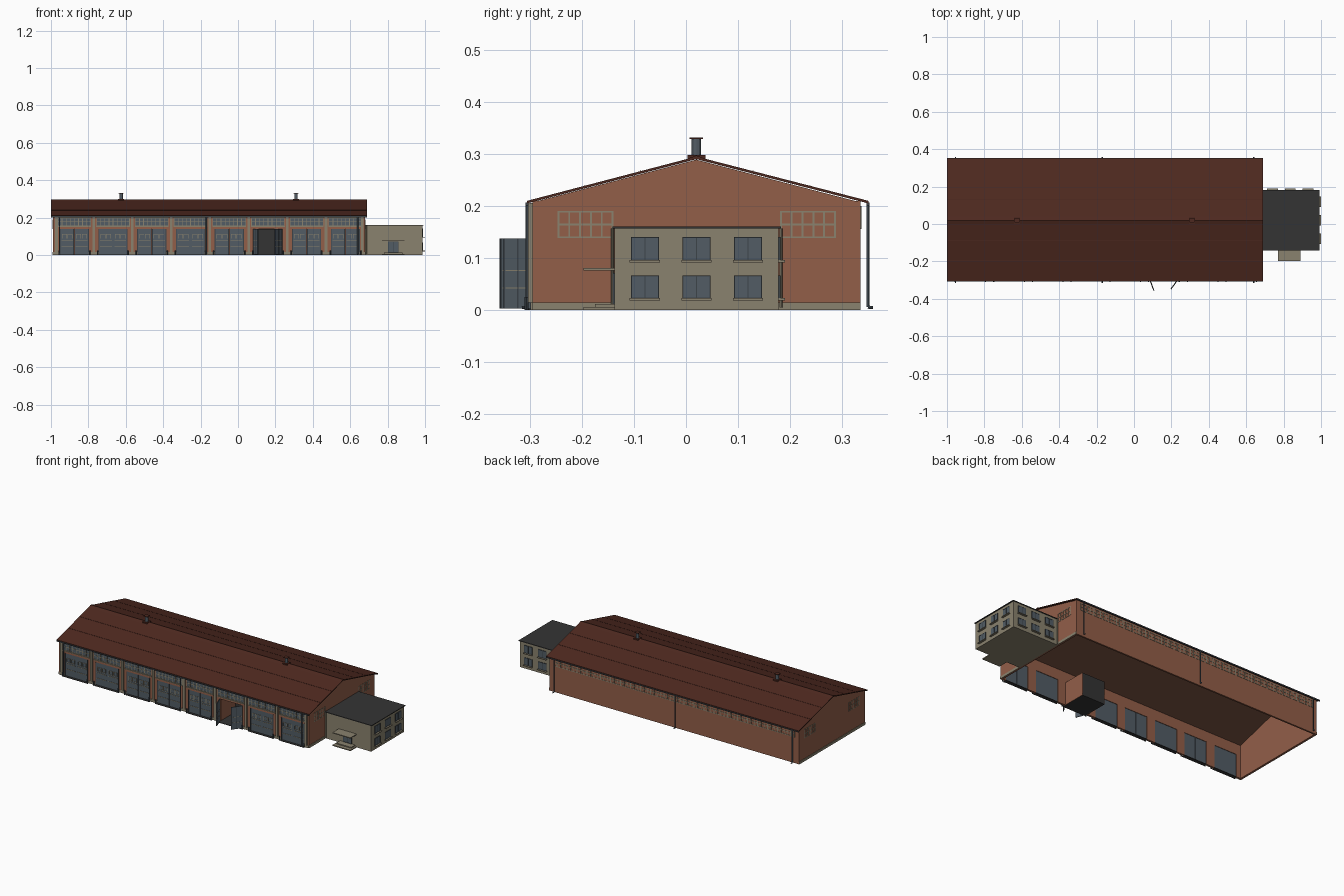
import bpy, bmesh, math
from mathutils import Matrix, Vector

cube = bpy.data.objects.get("Cube")
if cube:
    bpy.data.objects.remove(cube)


def material(name, r, g, b):
    m = bpy.data.materials.new(name)
    m.use_nodes = True
    m.diffuse_color = (r, g, b, 1)
    node = m.node_tree.nodes["Principled BSDF"]
    node.inputs["Base Color"].default_value = (r, g, b, 1)
    node.inputs["Roughness"].default_value = 0.9
    return m


BRICK = material("brick", .29, .113, .066)
STONE = material("concrete", .255, .225, .158)
ROOF = material("roof_sheet", .076, .022, .014)
CEILING = material("ceiling_boards", .17, .075, .048)
SLATE = material("slate_glass", .085, .108, .13)
STEEL = material("dark_steel", .045, .056, .066)
TAR = material("tar_felt", .034, .034, .034)


def finish(name, mat, bm):
    bmesh.ops.recalc_face_normals(bm, faces=bm.faces)
    me = bpy.data.meshes.new(name)
    bm.to_mesh(me)
    bm.free()
    me.materials.append(mat)
    ob = bpy.data.objects.new(name, me)
    bpy.context.collection.objects.link(ob)
    return ob


def boxes(name, mat, spans):
    """One object made of boxes given as (x0, x1, y0, y1, z0, z1)."""
    bm = bmesh.new()
    for a, b, c, d, e, f in spans:
        m = Matrix.Translation(((a + b) / 2, (c + d) / 2, (e + f) / 2))
        m = m @ Matrix.Diagonal((b - a, d - c, f - e, 1))
        bmesh.ops.create_cube(bm, size=1, matrix=m)
    return finish(name, mat, bm)


def prism(name, mat, profile, x0, x1):
    """Extrude a (y, z) profile along x."""
    bm = bmesh.new()
    face = bm.faces.new([bm.verts.new((x0, y, z)) for y, z in profile])
    new = bmesh.ops.extrude_face_region(bm, geom=[face])["geom"]
    bmesh.ops.translate(bm, vec=(x1 - x0, 0, 0),
                        verts=[v for v in new if isinstance(v, bmesh.types.BMVert)])
    return finish(name, mat, bm)


def tubes(name, mat, segments, radius, sides=8):
    bm = bmesh.new()
    for p, q in segments:
        p, q = Vector(p), Vector(q)
        turn = (q - p).to_track_quat('Z', 'Y').to_matrix().to_4x4()
        bmesh.ops.create_cone(bm, cap_ends=True, segments=sides, radius1=radius,
                              radius2=radius, depth=(q - p).length,
                              matrix=Matrix.Translation((p + q) / 2) @ turn)
    return finish(name, mat, bm)


def on_wall(axis, wall, out, u0, u1, d0, d1, z0, z1):
    """Box span on a wall: u runs along it, d is the distance outwards."""
    lo, hi = sorted((wall + out * d0, wall + out * d1))
    return (lo, hi, u0, u1, z0, z1) if axis == 'x' else (u0, u1, lo, hi, z0, z1)


def grid(axis, wall, out, u0, u1, z0, z1, cols, rows, t, d=.003):
    """Window bars."""
    bars = []
    for i in range(cols + 1):
        u = u0 + (u1 - u0) * i / cols
        bars.append(on_wall(axis, wall, out, u - t, u + t, 0, d, z0 - t, z1 + t))
    for j in range(rows + 1):
        z = z0 + (z1 - z0) * j / rows
        bars.append(on_wall(axis, wall, out, u0, u1, 0, d, z - t, z + t))
    return bars


# Hall dimensions
LEFT, RIGHT, FRONT, BACK = -.99, .68, -.295, .335
RIDGE, TOP, EAVE, T = .02, .295, .21, .01
HEAD = .138
BAYS = [-.875 + .207 * i for i in range(8)]
HALF = .076
OPEN = 5

# Gable ends and back wall, hollow with an open underside
gable = [(FRONT, 0), (BACK, 0), (BACK, EAVE - .003), (RIDGE, TOP - .006), (FRONT, EAVE - .003)]
prism("gable_wall_left", BRICK, gable, RIGHT - T, RIGHT)
prism("gable_wall_right", BRICK, gable, LEFT, LEFT + T)
boxes("back_wall", BRICK, [(LEFT, RIGHT, BACK - T, BACK, 0, EAVE)])

# Front wall: brick piers between the gates and a band above
edges = [LEFT] + [c + s * HALF for c in BAYS for s in (-1, 1)] + [RIGHT]
piers = [(a, b) for a, b in zip(edges[::2], edges[1::2])]
boxes("front_piers", BRICK, [(a, b, FRONT, FRONT + T, 0, HEAD) for a, b in piers])
boxes("front_band", BRICK, [(LEFT, RIGHT, FRONT, FRONT + T, HEAD, EAVE)])
boxes("pilasters", STONE, [((a + b) / 2 - .007, (a + b) / 2 + .007, FRONT - .008, FRONT, .015, EAVE - .004)
                           for a, b in piers])
boxes("clerestory_sills", STONE, [(c - .09, c + .09, FRONT - .005, FRONT, .15, .154) for c in BAYS])
boxes("thresholds", TAR, [(c - HALF, c + HALF, FRONT - .013, FRONT + T, 0, .003) for c in BAYS])

# Concrete plinth
p = .003
boxes("plinth", STONE,
      [(RIGHT, RIGHT + p, FRONT, BACK, 0, .015), (LEFT - p, LEFT, FRONT, BACK, 0, .015)]
      + [(a, b, FRONT - p, FRONT, 0, .015) for a, b in piers])

# Clerestory windows
glass, bars = [], []
for c in BAYS:
    glass.append((c - .088, c + .088, FRONT - .002, FRONT, .156, .198))
    bars += grid('y', FRONT, -1, c - .088, c + .088, .157, .198, 8, 2, .0018)
boxes("front_clerestory_glass", SLATE, glass)
bars += grid('y', BACK, 1, LEFT + .03, RIGHT - .03, .158, .198, 72, 2, .0022, .0015)
for wall, out in ((RIGHT, 1), (LEFT, -1)):
    for y in (-.245, .182):
        bars += grid('x', wall, out, y, y + .104, .14, .189, 5, 2, .0018, .0015)
boxes("clerestory_frames", STONE, bars)

# Folding gates
leaves, rails = [], []
for i, c in enumerate(BAYS):
    if i == OPEN:
        continue
    for s in (-1, 1):
        a, b = sorted((c + s * .0008, c + s * HALF))
        leaves.append((a, b, FRONT + .001, FRONT + .007, .003, HEAD))
        for z in (.042, .075):
            rails.append((a + .006, b - .006, FRONT - .001, FRONT + .001, z, z + .003))
        for k in (.3, .7):
            m = a + (b - a) * k
            rails += grid('y', FRONT + .001, -1, m - .012, m + .012, .088, .11, 1, 1, .0012, .002)
boxes("gate_leaves", SLATE, leaves)
boxes("gate_rails", STONE, rails)
boxes("gate_frames", STEEL,
      [(c + s * HALF - .002, c + s * HALF + .002, FRONT - .003, FRONT, 0, HEAD) for c in BAYS for s in (-1, 1)])

# Open gate with its lobby
mid, deep = BAYS[OPEN], FRONT + .15
boxes("lobby_sides", BRICK, [(mid + s * HALF - .002, mid + s * HALF + .002, FRONT + T, deep, 0, HEAD)
                             for s in (-1, 1)])
boxes("lobby_lining", TAR, [(mid - HALF, mid + HALF, deep - .004, deep, 0, HEAD),
                            (mid - HALF, mid + HALF, FRONT + T, deep, HEAD - .004, HEAD),
                            (mid - HALF, mid + HALF, FRONT + T, deep, 0, .003)])
for side, s, angle in (("right", -1, -70), ("left", 1, -126)):
    leaf = boxes("open_leaf_" + side, SLATE, [(0, .066, -.002, .002, .003, HEAD)])
    stiles = boxes("open_leaf_stiles_" + side, STEEL,
                   [(x, x + .003, -.003, .003, .003, HEAD) for x in (0, .031, .063)])
    bands = boxes("open_leaf_rails_" + side, STONE,
                  [(.004, .062, -.003, .003, z, z + .002) for z in (.042, .075)])
    for ob in (leaf, stiles, bands):
        ob.location = (mid + s * HALF, FRONT, 0)
        ob.rotation_euler.z = math.radians(angle)

# Bollards beside the gates
tubes("bollards", STEEL, [((c + s * (HALF + .006), FRONT - .011, 0), (c + s * (HALF + .006), FRONT - .011, .025))
                          for c in BAYS for s in (-1, 1)], .004)

# Pitched roof with sheet laps, ridge cap and a boarded underside
y0, y1, t = -.305, .35, .005
slab = [(y0, EAVE), (RIDGE, TOP), (y1, EAVE), (y1, EAVE - t), (RIDGE, TOP - t), (y0, EAVE - t)]
prism("roof", ROOF, slab, -1, .69)
b0, b1 = FRONT + T, BACK - T
prism("ceiling", CEILING, [(b0, EAVE - t), (RIDGE, TOP - t - .001), (b1, EAVE - t), (b1, EAVE - t - .003),
                           (RIDGE, TOP - t - .004), (b0, EAVE - t - .003)], LEFT + T, RIGHT - T)
laps = []
for eave in (y0, y1):
    for k in (.34, .67):
        y, z = eave + (RIDGE - eave) * k, EAVE + (TOP - EAVE) * k
        laps.append((-.999, .689, y - .001, y + .001, z - .002, z + .0008))
boxes("roof_laps", ROOF, laps)
r = .02
drop = r * (TOP - EAVE) / (RIDGE - y0)
prism("ridge_cap", ROOF, [(RIDGE - r, TOP - drop), (RIDGE, TOP + .002), (RIDGE + r, TOP - drop)], -1, .69)

# Gutters and downpipes
boxes("gutters", STEEL, [(-.999, .689, y - .003, y + .003, EAVE - .009, EAVE - .003) for y in (y0, y1 - .001)])
pipes = []
for x in (-.955, -.17, .64):
    for y, out in ((y0, -1), (y1 - .001, 1)):
        pipes += [((x, y, .006), (x, y, EAVE - .004)), ((x, y, .006), (x, y + out * .01, .005))]
tubes("downpipes", SLATE, pipes, .003)

# Roof vents
for name, x in (("right", -.625), ("left", .31)):
    boxes("vent_base_" + name, ROOF, [(x - .016, x + .016, RIDGE - .017, RIDGE + .017, TOP - .004, TOP + .003)])
    tubes("vent_shaft_" + name, SLATE, [((x, RIDGE, TOP), (x, RIDGE, .329))], .009, 12)
    boxes("vent_cap_" + name, ROOF, [(x - .013, x + .013, RIDGE - .013, RIDGE + .013, .329, .332)])

# Office annex
AX, AF, AB, AH = .987, -.137, .178, .157
boxes("annex_walls", STONE, [(RIGHT, AX, AF, AB, 0, AH)])
boxes("annex_roof", TAR, [(RIGHT, AX + .006, AF - .004, AB + .004, AH, AH + .004)])
frames, glass, sills = [], [], []


def office_window(axis, wall, out, c, z0, z1, w=.026):
    glass.append(on_wall(axis, wall, out, c - w, c + w, 0, .002, z0, z1))
    frames.extend(grid(axis, wall, out, c - w, c + w, z0, z1, 2, 1, .001))
    sills.append(on_wall(axis, wall, out, c - w - .003, c + w + .003, 0, .012, z0 - .004, z0))


for z0, z1 in ((.023, .066), (.096, .14)):
    for k in (-1, 0, 1):
        office_window('x', AX, 1, .02 + .099 * k, z0, z1)
        office_window('y', AB, 1, .835 + .095 * k, z0, z1)
boxes("annex_glass", SLATE, glass)
boxes("annex_window_frames", STEEL, frames)
boxes("annex_sills", STONE, sills)

# Annex entrance with steps and canopy
boxes("annex_door", SLATE, [(.803, .857, AF - .003, AF, .012, .07)])
boxes("annex_door_frame", STEEL, grid('y', AF, -1, .803, .857, .014, .07, 2, 1, .001, .004))
boxes("entrance_steps", STONE, [(.77, .89, -.197, AF, 0, .006), (.78, .88, -.175, AF, .006, .012)])
boxes("entrance_canopy", STONE, [(.77, .89, -.197, AF, .076, .081)])
tubes("annex_pipes", STONE, [((RIGHT + .006, y, .005), (RIGHT + .006, y, AH))
                             for y in (AF - .004, AB + .004)], .003)
